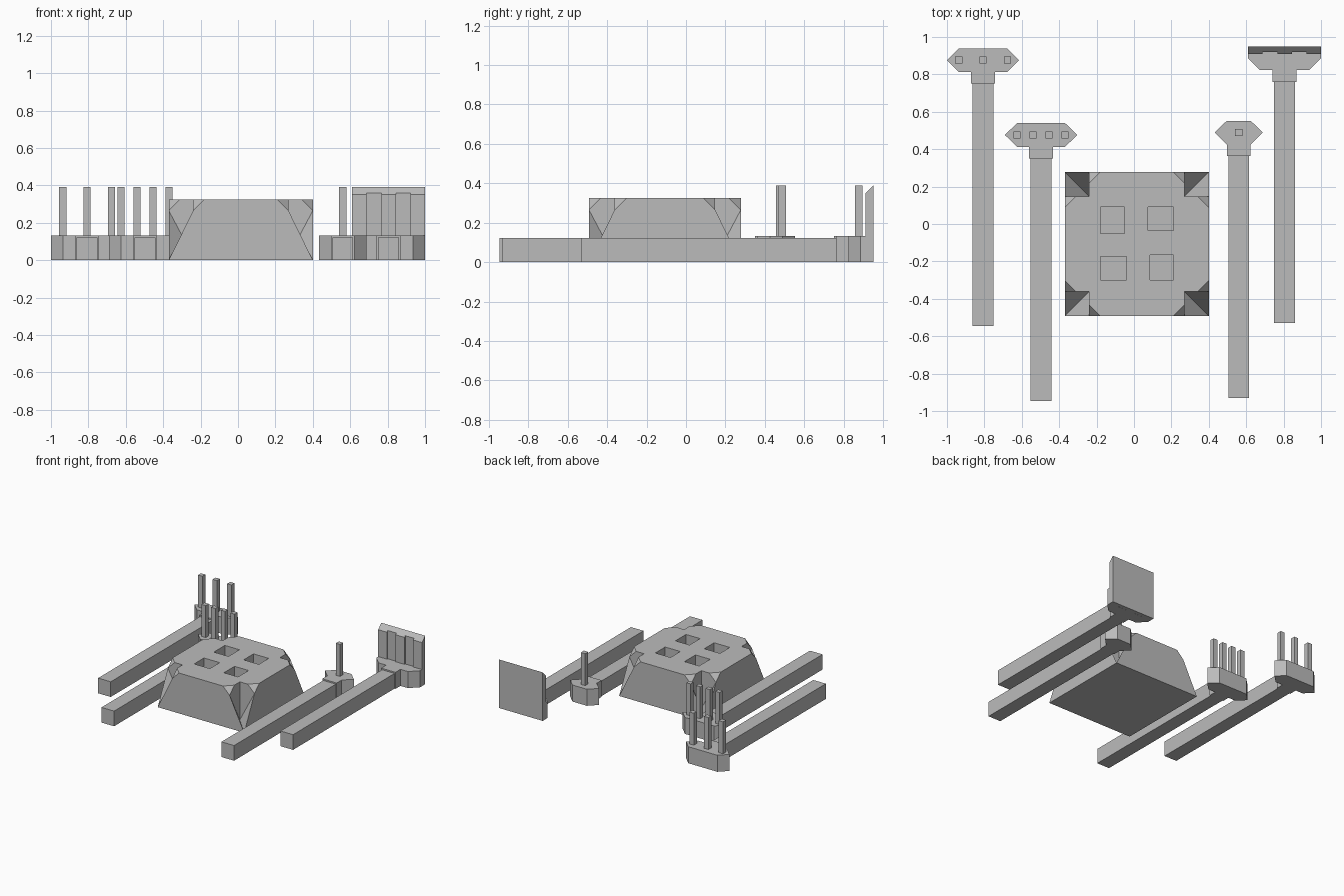
import bpy, bmesh

cube = bpy.data.objects.get("Cube")
if cube:
    bpy.data.objects.remove(cube, do_unlink=True)

grey = bpy.data.materials.new("plain grey")
grey.use_nodes = True
COLOUR = (0.5, 0.5, 0.5, 1)
grey.diffuse_color = COLOUR
grey.node_tree.nodes["Principled BSDF"].inputs["Base Color"].default_value = COLOUR


def finish(name, bm):
    bmesh.ops.recalc_face_normals(bm, faces=bm.faces)
    mesh = bpy.data.meshes.new(name)
    bm.to_mesh(mesh)
    bm.free()
    mesh.materials.append(grey)
    obj = bpy.data.objects.new(name, mesh)
    bpy.context.collection.objects.link(obj)
    return obj


def prism(name, outline, z0, z1):
    """Vertical prism over a plan outline."""
    bm = bmesh.new()
    face = bm.faces.new([bm.verts.new((x, y, z0)) for x, y in outline])
    top = bmesh.ops.extrude_face_region(bm, geom=[face])["geom"]
    verts = [v for v in top if isinstance(v, bmesh.types.BMVert)]
    bmesh.ops.translate(bm, verts=verts, vec=(0, 0, z1 - z0))
    return finish(name, bm)


def box(name, x0, x1, y0, y1, z0, z1):
    return prism(name, [(x0, y0), (x1, y0), (x1, y1), (x0, y1)], z0, z1)


# Block with notched corners and splayed feet
CX, CY, HALF, NOTCH, CUT, H = 0.015, -0.107, 0.385, 0.255, 0.06, 0.325


def block():
    bm = bmesh.new()
    corners = []
    for sx, sy in ((-1, -1), (1, -1), (1, 1), (-1, 1)):
        def vert(x, y, z):
            return bm.verts.new((CX + sx * x, CY + sy * y, z))
        foot = vert(HALF, HALF, 0)
        low = vert(NOTCH, NOTCH, 0.02)
        high = vert(NOTCH, NOTCH, H)
        # Arm along the front or back side, then along the left or right side
        arms = []
        for swap in (False, True):
            pts = [(NOTCH, HALF, H - CUT), (NOTCH - CUT, HALF, H), (NOTCH, HALF - CUT, H)]
            tip, outer, inner = [vert(y, x, z) if swap else vert(x, y, z) for x, y, z in pts]
            bm.faces.new((foot, tip, low))
            bm.faces.new((tip, inner, high, low))
            bm.faces.new((tip, outer, inner))
            arms.append((tip, outer, inner))
        corners.append((foot, high, arms))
    # Side walls between neighbouring corners
    for i in range(4):
        foot_a, _, arms_a = corners[i]
        foot_b, _, arms_b = corners[(i + 1) % 4]
        a, b = arms_a[i % 2], arms_b[i % 2]
        bm.faces.new((foot_a, foot_b, b[0], b[1], a[1], a[0]))
    # Top and bottom
    top = []
    for i, (_, high, arms) in enumerate(corners):
        first, last = arms[(i + 1) % 2], arms[i % 2]
        top += [first[1], first[2], high, last[2], last[1]]
    bm.faces.new(top)
    bm.faces.new([c[0] for c in corners])
    return finish("holder_block", bm)


holder = block()

# Square sockets in the block
sockets = [(-0.18, -0.05, -0.05, 0.09), (0.075, 0.21, -0.035, 0.09),
           (-0.18, -0.04, -0.30, -0.175), (0.085, 0.21, -0.30, -0.165)]
for rect in sockets:
    cutter = box("socket_cutter", *rect, 0.08, 0.5)
    cutter.hide_render = True
    mod = holder.modifiers.new("socket", 'BOOLEAN')
    mod.operation, mod.solver, mod.object = 'DIFFERENCE', 'EXACT', cutter
    bpy.context.view_layer.objects.active = holder
    bpy.ops.object.modifier_apply(modifier=mod.name)
    bpy.data.objects.remove(cutter, do_unlink=True)


def tool(name, x, y0, y1, half, pins, back=True):
    """Bar handle, neck and six-sided head with upright pins."""
    box(name + "_handle", x - 0.056, x + 0.056, y0, y1, 0, 0.122)
    box(name + "_neck", x - 0.064, x + 0.064, y1, y1 + 0.063, 0, 0.133)
    front, mid, rear = y1 + 0.063, y1 + 0.126, y1 + 0.189
    flat = half - 0.064
    outline = [(x - flat, front), (x + flat, front), (x + half, mid)]
    if back:
        outline += [(x + flat, rear), (x - flat, rear)]
    else:
        outline += [(x + half, rear - 0.03), (x - half, rear - 0.03)]
    prism(name + "_head", outline + [(x - half, mid)], 0, 0.133)
    for px in pins:
        box(name + "_pin", x + px - 0.019, x + px + 0.019, mid - 0.019, mid + 0.019, 0.12, 0.39)


tool("three_pin_tool", -0.807, -0.545, 0.75, 0.193, (-0.13, 0, 0.13))
tool("four_pin_tool", -0.497, -0.945, 0.35, 0.193, (-0.129, -0.043, 0.043, 0.129))
tool("one_pin_tool", 0.56, -0.93, 0.363, 0.128, (0,))
tool("blade_tool", 0.805, -0.53, 0.76, 0.195, (), back=False)

# Upright blade: slanted top edge, alternate strips set back
bm = bmesh.new()
edges = [0.61, 0.688, 0.766, 0.844, 0.922, 1.0]
for i, (x0, x1) in enumerate(zip(edges, edges[1:])):
    y = 0.91 + 0.01 * (i % 2)
    side = [(y, 0), (0.95, 0), (0.95, 0.39), (y, y - 0.56)]
    a = [bm.verts.new((x0, *p)) for p in side]
    b = [bm.verts.new((x1, *p)) for p in side]
    bm.faces.new(a)
    bm.faces.new(b)
    for j in range(4):
        k = (j + 1) % 4
        bm.faces.new((a[j], a[k], b[k], b[j]))
finish("blade_plate", bm)
